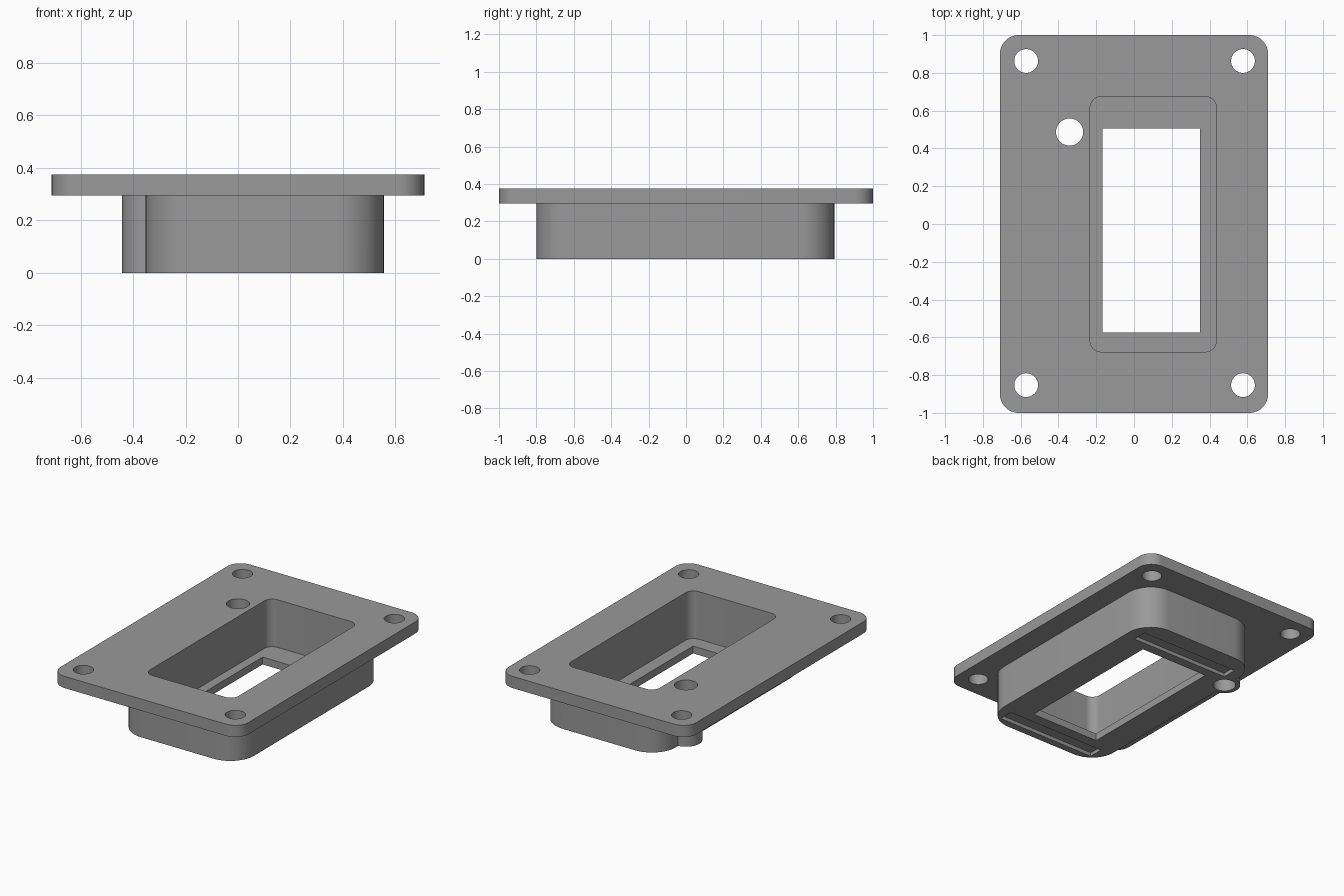
import bpy, bmesh, math

if "Cube" in bpy.data.objects:
    bpy.data.objects.remove(bpy.data.objects["Cube"])

grey = bpy.data.materials.new("plain grey")
grey.diffuse_color = (0.32, 0.32, 0.32, 1)
grey.use_nodes = True
grey.node_tree.nodes["Principled BSDF"].inputs["Base Color"].default_value = grey.diffuse_color


def prism(name, outline, z0, z1):
    """Closed solid extruded from a flat outline."""
    bm = bmesh.new()
    face = bm.faces.new([bm.verts.new((x, y, z0)) for x, y in outline])
    ext = bmesh.ops.extrude_face_region(bm, geom=[face])
    verts = [g for g in ext["geom"] if isinstance(g, bmesh.types.BMVert)]
    bmesh.ops.translate(bm, verts=verts, vec=(0, 0, z1 - z0))
    bmesh.ops.recalc_face_normals(bm, faces=bm.faces)
    mesh = bpy.data.meshes.new(name)
    bm.to_mesh(mesh)
    bm.free()
    mesh.materials.append(grey)
    obj = bpy.data.objects.new(name, mesh)
    bpy.context.collection.objects.link(obj)
    return obj


def box(name, x0, x1, y0, y1, z0, z1, r=0.0, steps=14):
    """Block with optional rounded vertical corners."""
    if r == 0:
        return prism(name, [(x0, y0), (x1, y0), (x1, y1), (x0, y1)], z0, z1)
    pts = []
    corners = [(x1 - r, y1 - r), (x0 + r, y1 - r), (x0 + r, y0 + r), (x1 - r, y0 + r)]
    for q, (cx, cy) in enumerate(corners):
        for i in range(steps + 1):
            a = math.pi / 2 * (q + i / steps)
            pts.append((cx + r * math.cos(a), cy + r * math.sin(a)))
    return prism(name, pts, z0, z1)


def disc(name, x, y, r, z0, z1, n=48):
    ring = [(x + r * math.cos(math.tau * i / n), y + r * math.sin(math.tau * i / n))
            for i in range(n)]
    return prism(name, ring, z0, z1)


def combine(target, tool, operation):
    """Apply a boolean and discard the tool."""
    mod = target.modifiers.new("combine", 'BOOLEAN')
    mod.operation = operation
    mod.solver = 'EXACT'
    mod.object = tool
    bpy.context.view_layer.objects.active = target
    bpy.ops.object.modifier_apply(modifier=mod.name)
    bpy.data.objects.remove(tool, do_unlink=True)


# Flange plate with the deep housing and the round boss beneath it
housing = box("flanged_housing", -0.71, 0.71, -1, 1, 0.295, 0.375, 0.10)
combine(housing, box("body", -0.352, 0.556, -0.80, 0.793, 0, 0.335, 0.18), 'UNION')
combine(housing, disc("boss", -0.341, 0.487, 0.101, 0, 0.325), 'UNION')

# Open pocket and the smaller window through its floor
combine(housing, box("pocket", -0.232, 0.436, -0.677, 0.675, 0.05, 0.5, 0.06), 'DIFFERENCE')
combine(housing, box("window", -0.168, 0.349, -0.575, 0.505, -0.1, 0.2), 'DIFFERENCE')

# Screw holes and boss hole
for x in (-0.571, 0.577):
    for y in (-0.853, 0.863):
        combine(housing, disc("screw_hole", x, y, 0.063, 0.2, 0.5), 'DIFFERENCE')
combine(housing, disc("boss_hole", -0.341, 0.487, 0.072, -0.1, 0.5), 'DIFFERENCE')

# Shallow grooves on the underside, one at each end of the window
for y0, y1 in ((0.57, 0.67), (-0.75, -0.65)):
    combine(housing, box("groove", -0.27, 0.475, y0, y1, -0.1, 0.025), 'DIFFERENCE')

bpy.ops.object.select_all(action='DESELECT')
housing.select_set(True)
bpy.context.view_layer.objects.active = housing
bpy.ops.object.shade_smooth_by_angle(angle=math.radians(30))
